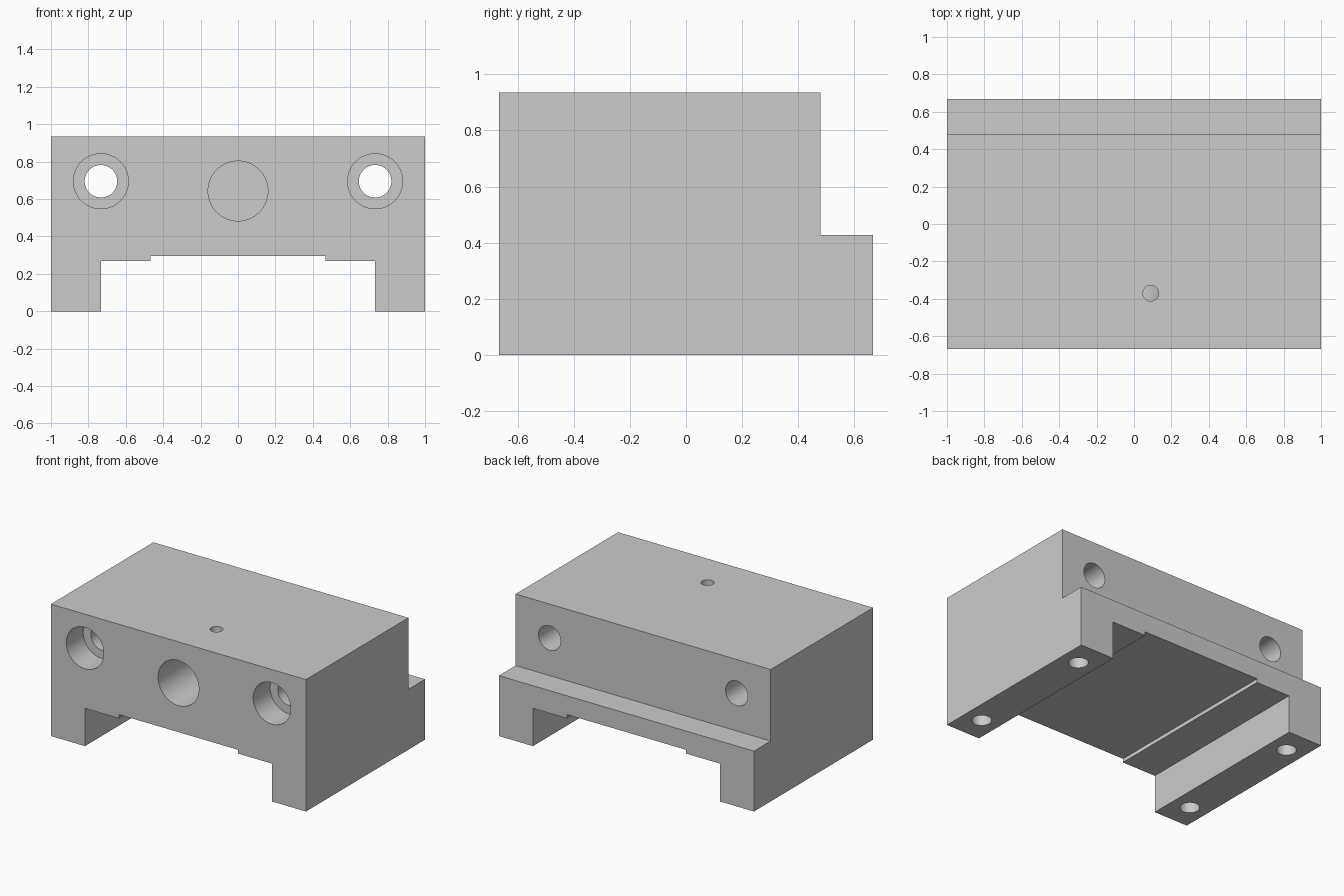
import bpy
import math

if "Cube" in bpy.data.objects:
    bpy.data.objects.remove(bpy.data.objects["Cube"])

HALF_Y = 0.667
TOP = 0.935


def activate(obj):
    bpy.ops.object.select_all(action='DESELECT')
    obj.select_set(True)
    bpy.context.view_layer.objects.active = obj


def cut(target, cutter):
    """Subtract the cutter from the target, then discard it."""
    mod = target.modifiers.new("cut", 'BOOLEAN')
    mod.operation = 'DIFFERENCE'
    mod.solver = 'EXACT'
    mod.object = cutter
    cutter.hide_render = True
    activate(target)
    bpy.ops.object.modifier_apply(modifier=mod.name)
    bpy.data.objects.remove(cutter, do_unlink=True)


def hole_y(target, x, z, r, y0, y1):
    bpy.ops.mesh.primitive_cylinder_add(
        vertices=64, radius=r, depth=y1 - y0,
        location=(x, (y0 + y1) / 2, z), rotation=(math.pi / 2, 0, 0))
    cut(target, bpy.context.object)


def hole_z(target, x, y, r, z0, z1):
    bpy.ops.mesh.primitive_cylinder_add(
        vertices=48, radius=r, depth=z1 - z0, location=(x, y, (z0 + z1) / 2))
    cut(target, bpy.context.object)


# Block body: front profile with stepped channel, extruded along y
right = [(0.467, 0.295), (0.467, 0.268), (0.733, 0.268), (0.733, 0), (1, 0), (1, TOP)]
profile = right + [(-x, z) for x, z in reversed(right)]
n = len(profile)
verts = [(x, y, z) for y in (-HALF_Y, HALF_Y) for x, z in profile]
faces = [tuple(range(n)), tuple(reversed(range(n, 2 * n)))]
faces += [(i, i + n, (i + 1) % n + n, (i + 1) % n) for i in range(n)]
mesh = bpy.data.meshes.new("mounting_block")
mesh.from_pydata(verts, [], faces)
block = bpy.data.objects.new("mounting_block", mesh)
bpy.context.collection.objects.link(block)
activate(block)
bpy.ops.object.mode_set(mode='EDIT')
bpy.ops.mesh.select_all(action='SELECT')
bpy.ops.mesh.normals_make_consistent(inside=False)
bpy.ops.object.mode_set(mode='OBJECT')

# Rear ledge
bpy.ops.mesh.primitive_cube_add(size=1, location=(0, 0.98, 0.928))
bpy.context.object.scale = (3, 1, 1)
bpy.context.view_layer.update()
cut(block, bpy.context.object)

for side in (-1, 1):
    # Counterbored through holes
    hole_y(block, side * 0.733, 0.695, 0.147, -1, -HALF_Y + 0.19)
    hole_y(block, side * 0.733, 0.695, 0.087, -1, 1)
    # Blind screw holes under the feet
    for y in (-0.48, 0.48):
        hole_z(block, side * 0.867, y, 0.064, -0.1, 0.4)

# Central blind bore and the small hole running down into it
hole_y(block, 0, 0.643, 0.16, -1, 0.133)
hole_z(block, 0.09, -0.37, 0.042, 0.65, 1.1)

# Smooth hole walls, crisp edges
activate(block)
bpy.ops.object.shade_smooth_by_angle(angle=math.radians(30))
